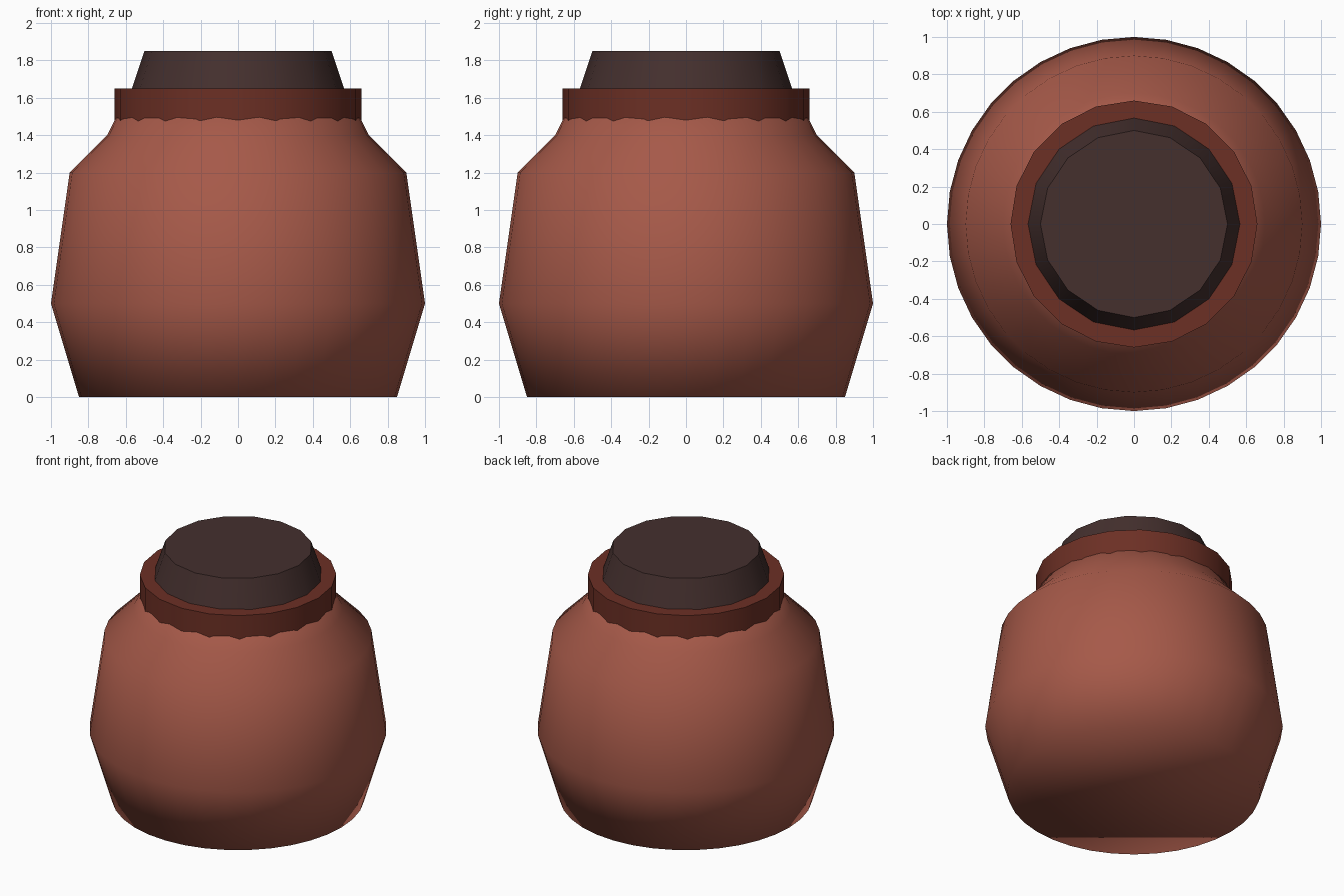
import bpy, bmesh, math

if "Cube" in bpy.data.objects:
    bpy.data.objects.remove(bpy.data.objects["Cube"])


def turned(name, profile, sides, color, smooth_all=False):
    """Closed lathe solid from (radius, height) points, with a vertex on each axis."""
    bm = bmesh.new()
    rings = []
    for r, z in profile:
        rings.append([bm.verts.new((r * math.cos(2 * math.pi * i / sides),
                                    r * math.sin(2 * math.pi * i / sides), z))
                      for i in range(sides)])
    for low, high in zip(rings, rings[1:]):
        for i in range(sides):
            j = (i + 1) % sides
            bm.faces.new((low[i], low[j], high[j], high[i]))
    bm.faces.new(rings[0][::-1])
    bm.faces.new(rings[-1])

    mesh = bpy.data.meshes.new(name)
    bm.to_mesh(mesh)
    bm.free()
    obj = bpy.data.objects.new(name, mesh)
    bpy.context.collection.objects.link(obj)

    mat = bpy.data.materials.new(name + "_color")
    mat.diffuse_color = (*color, 1)
    mat.use_nodes = True
    mat.node_tree.nodes["Principled BSDF"].inputs["Base Color"].default_value = mat.diffuse_color
    mesh.materials.append(mat)

    bpy.ops.object.select_all(action='DESELECT')
    obj.select_set(True)
    bpy.context.view_layer.objects.active = obj
    if smooth_all:
        bpy.ops.object.shade_smooth()
    else:
        bpy.ops.object.shade_smooth_by_angle(angle=math.radians(30))
    return obj


# Clay body, soft shading all over
turned("pot_body", [(0.85, 0), (1.0, 0.5), (0.9, 1.2), (0.7, 1.4), (0.6, 1.6)],
       36, (0.38, 0.10, 0.066), smooth_all=True)

# Collar around the neck
turned("neck_collar", [(0.66, 1.45), (0.66, 1.65)], 20, (0.15, 0.029, 0.018))

# Tapered stopper
turned("stopper", [(0.6, 1.55), (0.5, 1.85)], 16, (0.058, 0.029, 0.027))
